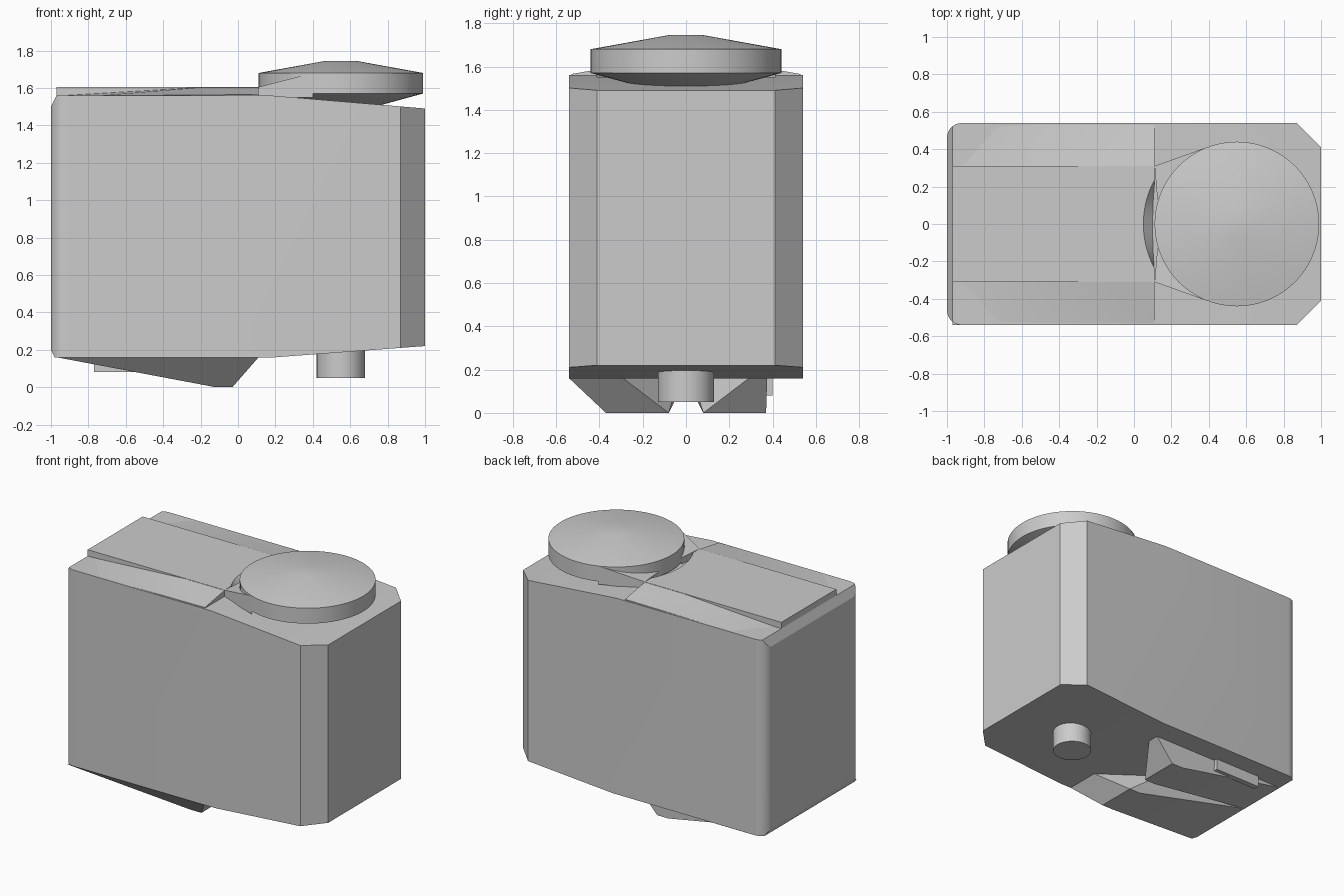
import bpy, bmesh
from math import sin, cos, pi, radians
from mathutils import Vector

cube = bpy.data.objects.get("Cube")
if cube:
    bpy.data.objects.remove(cube, do_unlink=True)

grey = bpy.data.materials.new("light_grey")
grey.use_nodes = True
colour = (0.6, 0.6, 0.6, 1)
grey.diffuse_color = colour
grey.node_tree.nodes["Principled BSDF"].inputs["Base Color"].default_value = colour


def finish(name, bm, angle=25):
    bmesh.ops.recalc_face_normals(bm, faces=bm.faces)
    mesh = bpy.data.meshes.new(name)
    bm.to_mesh(mesh)
    bm.free()
    mesh.materials.append(grey)
    obj = bpy.data.objects.new(name, mesh)
    bpy.context.collection.objects.link(obj)
    bpy.ops.object.select_all(action='DESELECT')
    obj.select_set(True)
    bpy.context.view_layer.objects.active = obj
    bpy.ops.object.shade_smooth_by_angle(angle=radians(angle))
    return obj


def hull(name, points, angle=25):
    """Convex solid around a few points."""
    bm = bmesh.new()
    verts = [bm.verts.new(p) for p in points]
    out = bmesh.ops.convex_hull(bm, input=verts)
    spare = {g for g in out["geom_interior"] + out["geom_unused"]
             if isinstance(g, bmesh.types.BMVert)}
    bmesh.ops.delete(bm, geom=list(spare), context='VERTS')
    bmesh.ops.dissolve_limit(bm, angle_limit=radians(0.5), verts=bm.verts, edges=bm.edges)
    return finish(name, bm, angle)


def arc(cx, cy, r, start, end, steps):
    return [(cx + r * cos(start + (end - start) * i / steps),
             cy + r * sin(start + (end - start) * i / steps)) for i in range(steps + 1)]


def turned(name, cx, rings, segments=64):
    """Convex round part from (radius, height) rings."""
    hull(name, [(x, y, z) for r, z in rings
                for x, y in arc(cx, 0, r, 0, 2 * pi, segments)[:-1]])


# Body: plan outline, chamfered at one end and rounded at the other, trimmed by planes
W = 0.54
plan = [(1, -0.41), (1, 0.41), (0.87, W)]
plan += arc(-0.92, W - 0.08, 0.08, pi / 2, pi, 8)
plan += arc(-0.92, -W + 0.08, 0.08, pi, 1.5 * pi, 8)
plan += [(0.87, -W)]
bm = bmesh.new()
base = bm.faces.new([bm.verts.new((x, y, 0)) for x, y in plan])
top = bmesh.ops.extrude_face_region(bm, geom=[base])["geom"]
bmesh.ops.translate(bm, vec=(0, 0, 2), verts=[v for v in top if isinstance(v, bmesh.types.BMVert)])
trims = [((0, 0, 1.56), (0, 0, 1)),
         ((1, 0, 1.49), (0.075, 0, 0.89)),
         ((-1, 0, 1.5), (-0.06, 0, 0.03)),
         ((0, 0, 0.16), (0, 0, -1)),
         ((1, 0, 0.22), (0.06, 0, -0.8)),
         ((-1, 0, 0.2), (-0.04, 0, -0.02))]
for point, normal in trims:
    cut = bmesh.ops.bisect_plane(bm, geom=bm.verts[:] + bm.edges[:] + bm.faces[:],
                                 plane_co=point, plane_no=Vector(normal).normalized(),
                                 clear_outer=True)
    rim = [e for e in bm.edges if e.is_boundary]
    bmesh.ops.contextual_create(bm, geom=rim)
finish("body", bm)

# Raised lid panel with a sloped scoop cleared around the cap
scoop = arc(0.55, 0, 0.5, pi - 0.494, pi + 0.494, 12)
ends = [(0.11, -0.31), (-0.97, -0.31), (-0.97, 0.31), (0.11, 0.31)]
bm = bmesh.new()
upper = [bm.verts.new((x, y, 1.605)) for x, y in scoop + ends]
lower = [bm.verts.new((max(x, 0.11) if i < len(scoop) else x, y, 1.55))
         for i, (x, y) in enumerate(scoop + ends)]
bm.faces.new(upper)
bm.faces.new(lower[::-1])
for i in range(len(upper)):
    j = (i + 1) % len(upper)
    bm.faces.new((upper[i], lower[i], lower[j], upper[j]))
finish("lid_panel", bm)

for side, s in (("right", -1), ("left", 1)):
    # Lid shoulders rise from the rear corner to the panel edge
    hull(side + "_lid_shoulder",
         [(-0.97, s * 0.31, 1.557), (-0.2, s * 0.31, 1.603), (0.11, s * 0.31, 1.603),
          (0.11, s * 0.53, 1.565), (-0.75, s * 0.53, 1.558),
          (0.11, s * 0.31, 1.55), (0.11, s * 0.53, 1.55)])
    # Ramps joining the cap to the lid
    hull(side + "_cap_ramp",
         [(0.11, s * 0.31, z) for z in (1.605, 1.55)]
         + [(0.4, s * 0.414, z) for z in (1.68, 1.55)]
         + [(0.125, s * 0.13, z) for z in (1.605, 1.55)])
    # Wedge feet under the body; the right one has a sloped outer side
    outer = W if s < 0 else 0.375
    hull(side + "_foot",
         [(-0.97, 0, 0.16), (-0.97, s * outer, 0.16),
          (0.11, s * outer, 0.16), (0.11, s * 0.29, 0.16), (-0.25, s * 0.03, 0.16)]
         + [(x, s * y, 0) for x in (-0.12, -0.03) for y in (0.08, 0.37)])

# Round cap and bottom spigot
turned("cap", 0.55, [(0.08, 1.745), (0.44, 1.68), (0.44, 1.57), (0.22, 1.51)])
turned("spigot", 0.55, [(0.13, 0.05), (0.13, 0.25)], 32)

# Small rail beside the left foot
hull("side_rail", [(x, y, z) for x in (-0.77, -0.4) for y in (0.36, 0.4) for z in (0.08, 0.17)])
